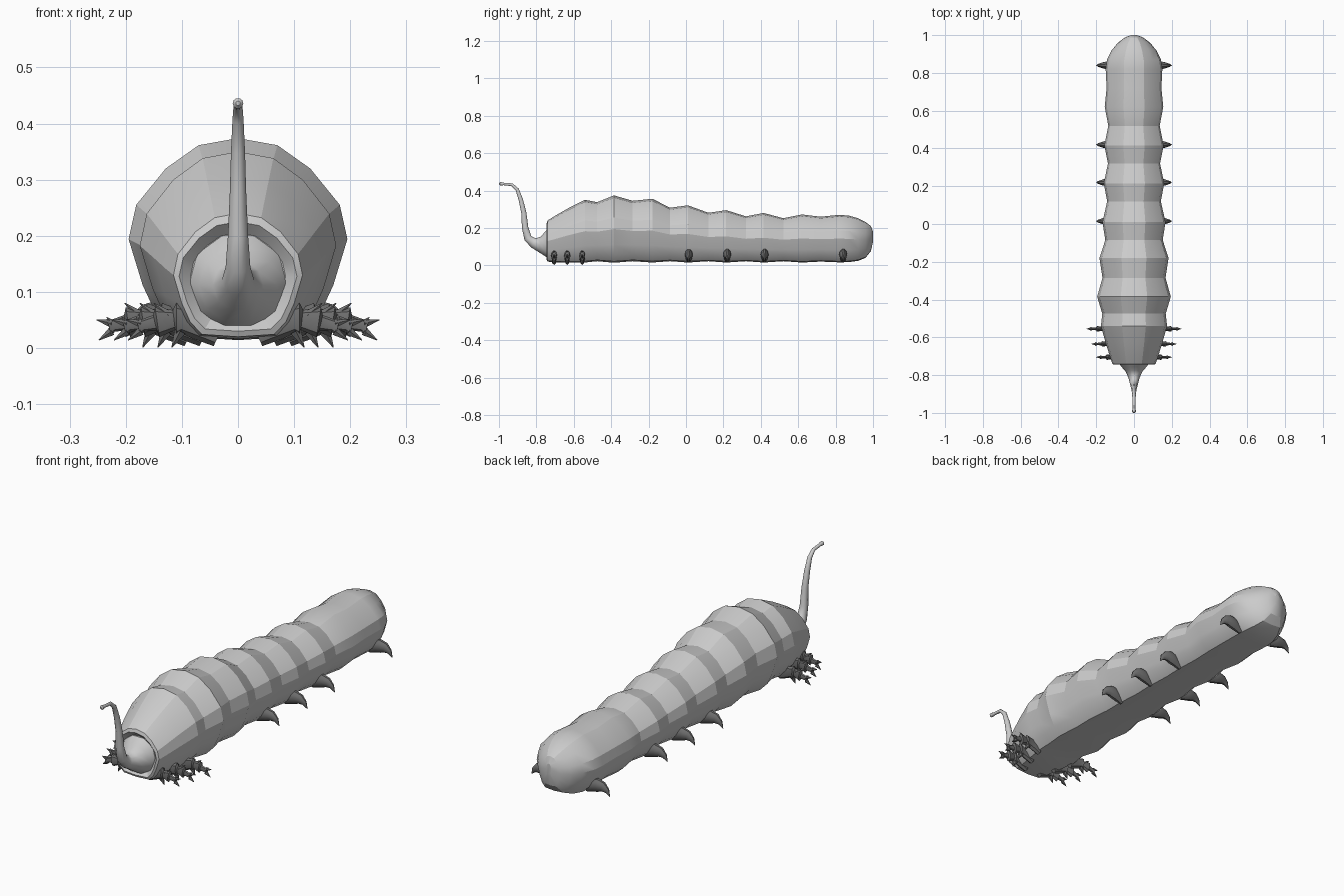
import bpy, bmesh, math
from mathutils import Vector

if "Cube" in bpy.data.objects:
    bpy.data.objects.remove(bpy.data.objects["Cube"])


def material(name, value):
    m = bpy.data.materials.new(name)
    m.diffuse_color = (value, value, value, 1)
    m.use_nodes = True
    m.node_tree.nodes["Principled BSDF"].inputs["Base Color"].default_value = m.diffuse_color
    return m


PALE = material("pale grey", 0.6)
DARK = material("dark grey", 0.16)


def loft(name, rings, mat, angle=30, mirror=False):
    """Skin a list of closed rings and cap both ends."""
    bm = bmesh.new()
    loops = [[bm.verts.new(p) for p in ring] for ring in rings]
    n = len(loops[0])
    for a, b in zip(loops, loops[1:]):
        for i in range(n):
            j = (i + 1) % n
            bm.faces.new((a[i], a[j], b[j], b[i]))
    bm.faces.new(loops[0])
    bm.faces.new(loops[-1])
    bmesh.ops.recalc_face_normals(bm, faces=bm.faces)
    me = bpy.data.meshes.new(name)
    bm.to_mesh(me)
    bm.free()
    me.materials.append(mat)
    ob = bpy.data.objects.new(name, me)
    bpy.context.collection.objects.link(ob)
    bpy.ops.object.select_all(action='DESELECT')
    ob.select_set(True)
    bpy.context.view_layer.objects.active = ob
    bpy.ops.object.shade_smooth_by_angle(angle=math.radians(angle))
    if mirror:
        ob.modifiers.new("both_sides", 'MIRROR')
    return ob


def tube(points, radii, side, sides=10, squash=1.0):
    """Rings along a planar path; side is the plane's normal."""
    pts = [Vector(p) for p in points]
    side = Vector(side)
    rings = []
    for i, (p, r) in enumerate(zip(pts, radii)):
        t = (pts[min(i + 1, len(pts) - 1)] - pts[max(i - 1, 0)]).normalized()
        up = t.cross(side)
        rings.append([p + side * (r * squash * math.cos(a)) + up * (r * math.sin(a))
                      for a in (2 * math.pi * k / sides for k in range(sides))])
    return rings


# Body: one cross-section scaled along the length (y, half width, bottom, top)
half = [(0, 1), (.36, .965), (.66, .85), (.93, .67), (1, .5),
        (.87, .27), (.74, .12), (.56, .02), (0, 0)]
section = half + [(-x, z) for x, z in half[-2:0:-1]]
stations = [
    (-.725, .085, .05, .205), (-.745, .105, .03, .225), (-.74, .115, .02, .24),
    (-.70, .128, .016, .265), (-.63, .15, .016, .305), (-.54, .175, .015, .35),
    (-.475, .168, .022, .338), (-.385, .195, .014, .374), (-.285, .167, .022, .345),
    (-.18, .183, .015, .356), (-.085, .152, .022, .308), (.01, .167, .015, .321),
    (.12, .142, .022, .281), (.215, .16, .015, .295), (.32, .138, .022, .262),
    (.415, .157, .015, .28), (.52, .136, .022, .252), (.62, .155, .015, .272),
    (.72, .145, .02, .26), (.82, .15, .016, .27), (.87, .143, .017, .266),
    (.92, .118, .024, .252), (.96, .085, .04, .232), (.988, .048, .075, .21),
    (1.0, .014, .125, .18)]
loft("body", [[(w * x, y, b + (t - b) * z) for x, z in section]
              for y, w, b, t in stations], PALE, 22)

# Curled feeding tube with a flared root and a small knob
path = [(0, -.72, .115), (0, -.752, .112), (0, -.78, .112), (0, -.815, .12),
        (0, -.845, .145), (0, -.86, .2), (0, -.867, .28), (0, -.883, .35),
        (0, -.902, .405), (0, -.93, .431), (0, -.975, .435), (0, -.986, .436),
        (0, -.994, .436), (0, -1.0, .436)]
radii = [.09, .07, .045, .029, .022, .018, .0145, .0125,
         .01, .008, .007, .0095, .0095, .004]
loft("feeding_tube", tube(path, radii, (1, 0, 0), 10), PALE, 40)

# Hooked rear legs
claw = [(.08, .03), (.115, .05), (.14, .058), (.165, .056), (.185, .043), (.2, .02)]
claw_r = [.018, .028, .03, .023, .013, .001]
for i, y in enumerate((.015, .22, .42, .84)):
    loft(f"rear_leg_{i + 1}", tube([(x, y, z) for x, z in claw], claw_r,
                                   (0, 1, 0), 10, .7), DARK, 35, True)

# Jointed front legs with flared joints and forked tips
leg = [(.085, .025), (.12, .042), (.15, .05), (.162, .05), (.166, .05),
       (.196, .046), (.2, .045), (.222, .04), (.23, .038)]
leg_r = [.024, .028, .024, .03, .018, .027, .014, .011, .018]
for i, (y, dx) in enumerate(((-.555, 0), (-.635, -.027), (-.705, -.052))):
    loft(f"front_leg_{i + 1}", tube([(x + dx, y, z) for x, z in leg], leg_r,
                                    (0, 1, 0), 8, .55), DARK, 35, True)
    # upper and lower hooks at the tip, and a spur on the joints
    for part, (x0, z0, x1, z1, r) in {
            "upper_hook": (.225, .044, .252, .05, .009),
            "lower_hook": (.225, .03, .248, .014, .009),
            "joint_spur": (.175, .058, .202, .08, .01),
            "under_spur": (.155, .03, .17, .001, .012)}.items():
        loft(f"front_leg_{part}_{i + 1}",
             tube([(x0 + dx, y, z0), (x1 + dx, y, z1)], [r, .0008],
                  (0, 1, 0), 6), DARK, 35, True)
